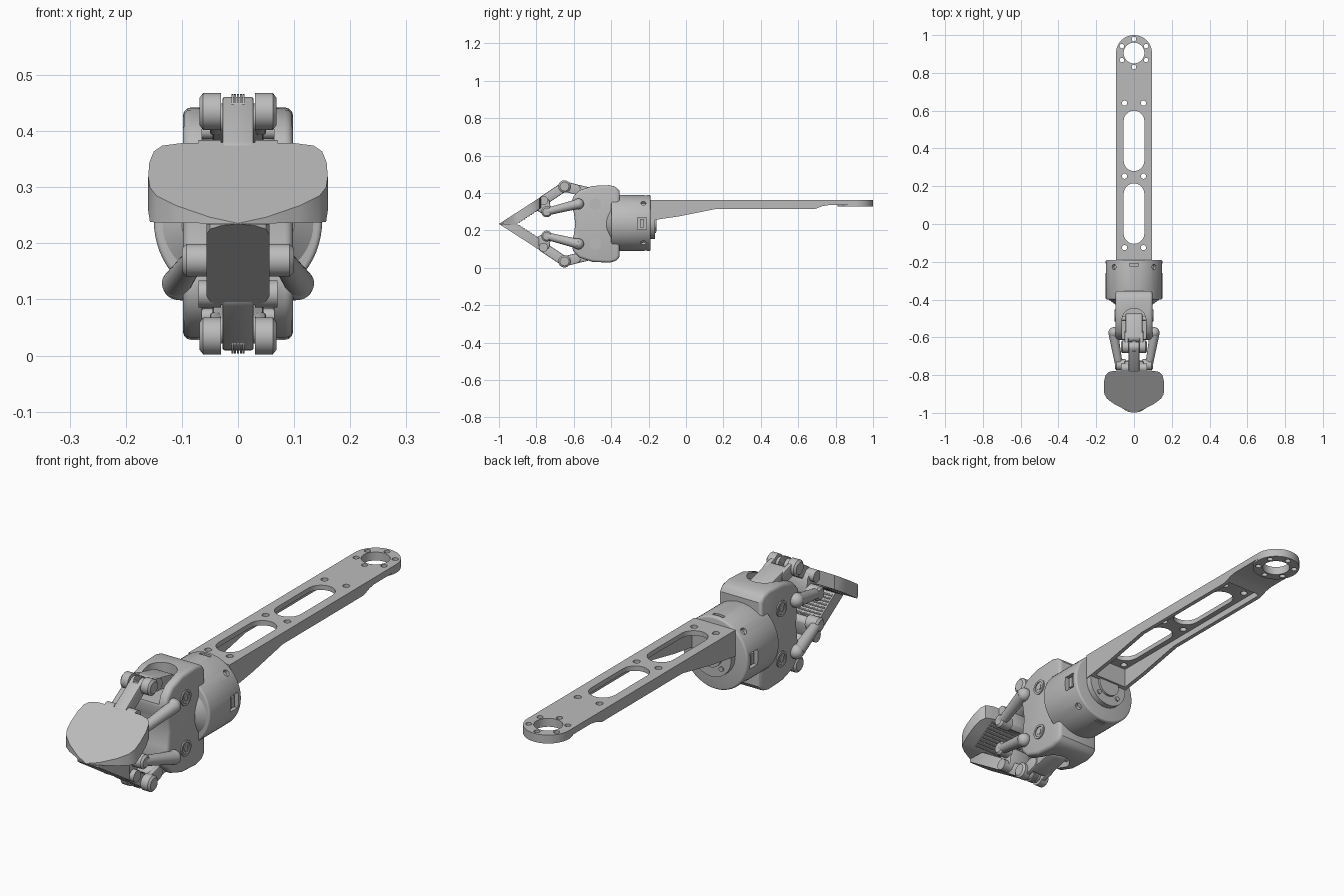
import bpy, bmesh, math
from mathutils import Vector, Matrix

if "Cube" in bpy.data.objects:
    bpy.data.objects.remove(bpy.data.objects["Cube"])

ZC = 0.235  # height of the gripper axis
grey = bpy.data.materials.new("satin_grey")
grey.use_nodes = True
grey.diffuse_color = (0.5, 0.5, 0.5, 1)
grey.node_tree.nodes["Principled BSDF"].inputs["Base Color"].default_value = (0.5, 0.5, 0.5, 1)
parts = []


def finish(name, bm):
    bmesh.ops.recalc_face_normals(bm, faces=bm.faces)
    me = bpy.data.meshes.new(name)
    bm.to_mesh(me)
    bm.free()
    me.materials.append(grey)
    ob = bpy.data.objects.new(name, me)
    bpy.context.collection.objects.link(ob)
    parts.append(ob)
    return ob


def prism(name, pts, axis, lo, hi):
    """Extrude a 2D outline: along x the points are (y, z), along z they are (x, y)."""
    bm = bmesh.new()
    place = (lambda p, d: (d, p[0], p[1])) if axis == "x" else (lambda p, d: (p[0], p[1], d))
    face = bm.faces.new([bm.verts.new(place(p, lo)) for p in pts])
    new = bmesh.ops.extrude_face_region(bm, geom=[face])["geom"]
    shift = Vector((hi - lo, 0, 0) if axis == "x" else (0, 0, hi - lo))
    bmesh.ops.translate(bm, vec=shift, verts=[v for v in new if isinstance(v, bmesh.types.BMVert)])
    return finish(name, bm)


def rod(name, a, b, r, r2=None, seg=32):
    """Cylinder or cone from a to b."""
    a, b = Vector(a), Vector(b)
    turn = (b - a).to_track_quat("Z", "Y").to_matrix().to_4x4()
    bm = bmesh.new()
    bmesh.ops.create_cone(bm, cap_ends=True, segments=seg, radius1=r, radius2=r if r2 is None else r2,
                          depth=(b - a).length, matrix=Matrix.Translation((a + b) / 2) @ turn)
    return finish(name, bm)


def stadium(p, q, r, n=10):
    ang = math.atan2(q[1] - p[1], q[0] - p[0])
    out = []
    for c, start in ((q, ang - math.pi / 2), (p, ang + math.pi / 2)):
        for i in range(n + 1):
            t = start + math.pi * i / n
            out.append((c[0] + r * math.cos(t), c[1] + r * math.sin(t)))
    return out


def box(name, x, y, z):
    return prism(name, [(x[0], y[0]), (x[1], y[0]), (x[1], y[1]), (x[0], y[1])], "z", *z)


def bake(ob):
    dg = bpy.context.evaluated_depsgraph_get()
    me = bpy.data.meshes.new_from_object(ob.evaluated_get(dg))
    ob.modifiers.clear()
    ob.data = me


def cut(ob, *cutters, op="DIFFERENCE"):
    for c in cutters:
        m = ob.modifiers.new("cut", "BOOLEAN")
        m.object, m.operation, m.solver = c, op, "EXACT"
    bake(ob)
    for c in cutters:
        parts.remove(c)
        bpy.data.objects.remove(c)
    return ob


def bevel(ob, width, seg=3):
    m = ob.modifiers.new("bevel", "BEVEL")
    m.width, m.segments, m.limit_method, m.angle_limit = width, seg, "ANGLE", 0.7
    bake(ob)
    return ob


def mirrored(half):
    return half + [(-x, y) for x, y in reversed(half) if x > 0]


# Arm: channel with a sloped root, slots and screw holes
arm = prism("arm", [(-0.19, 0.362), (0.9, 0.362), (0.9, 0.335), (0.76, 0.335), (0.73, 0.33),
                    (0.69, 0.315), (0.16, 0.315), (-0.04, 0.275), (-0.19, 0.253)], "x", -0.095, 0.095)
cut(arm, box("channel", (-0.078, 0.078), (-0.15, 0.7), (0.1, 0.342)))
cut(arm, *[prism("slot", stadium((0, y), (0, y + 0.21), 0.055), "z", 0.2, 0.5) for y in (-0.05, 0.335)])
cut(arm, *[rod("hole", (s * 0.05, y, 0.3), (s * 0.05, y, 0.4), 0.014, seg=16)
           for s in (1, -1) for y in (-0.125, 0.253, 0.64)])

# Arm end: round flange with a bore and a bolt circle
flange = rod("end_flange", (0, 0.905, 0.327), (0, 0.905, 0.362), 0.095, seg=48)
cut(arm, rod("clearance", (0, 0.905, 0.2), (0, 0.905, 0.5), 0.094, seg=48))
cut(flange, rod("bore", (0, 0.905, 0.2), (0, 0.905, 0.5), 0.055, seg=48))
bolts = [(0.074 * math.sin(i * math.pi / 3), 0.905 + 0.074 * math.cos(i * math.pi / 3)) for i in range(6)]
cut(flange, *[rod("bolt_hole", (x, y, 0.2), (x, y, 0.5), 0.012, seg=16) for x, y in bolts])

# Wrist: drum with radial screw holes and side windows
wrist = bevel(rod("wrist_drum", (0, -0.19, ZC + 0.005), (0, -0.4, ZC + 0.005), 0.15, seg=64), 0.008)
holes = []
for deg in (45, 135, 225, 315):
    d = Vector((math.cos(math.radians(deg)), 0, math.sin(math.radians(deg))))
    c = Vector((0, -0.228, ZC + 0.005))
    holes.append(rod("radial_hole", c + d * 0.135, c + d * 0.2, 0.014, seg=16))
for s in (1, -1):
    holes.append(box("window", sorted((s * 0.13, s * 0.2)), (-0.26, -0.21), (ZC - 0.03, ZC + 0.035)))
    holes.append(box("vent", (-0.025, 0.025), (-0.222, -0.208), sorted((ZC + s * 0.14, ZC + s * 0.2))))
cut(wrist, *holes)
for s in (1, -1):
    box("window_key", sorted((s * 0.12, s * 0.142)), (-0.245, -0.225), (ZC - 0.02, ZC + 0.025))
rod("mount_plate", (0, -0.195, ZC + 0.01), (0, -0.166, ZC + 0.01), 0.092, seg=48)
rod("mount_hub", (0, -0.17, ZC + 0.01), (0, -0.157, ZC + 0.01), 0.05)
for s in (1, -1):
    for t in (1, -1):
        rod("mount_screw", (s * 0.048, -0.17, ZC + 0.01 + t * 0.048), (s * 0.048, -0.16, ZC + 0.01 + t * 0.048), 0.01, seg=12)

# Palm: curved housing with finger slots above and below
half = [(-0.355, 0.175), (-0.372, 0.198), (-0.41, 0.207), (-0.5, 0.203), (-0.57, 0.18), (-0.603, 0.145),
        (-0.613, 0.105), (-0.6, 0.06), (-0.592, 0.0)]
side = half + [(y, -h) for y, h in reversed(half[:-1])]
palm = bevel(prism("palm", [(y, ZC + h) for y, h in side], "x", -0.098, 0.098), 0.014)
cut(palm, *[prism("finger_slot", stadium((0, -0.51), (0, -0.8), 0.064), "z", *sorted((ZC + s * 0.115, ZC + s * 0.3)))
            for s in (1, -1)])
for s in (1, -1):
    # Blend from drum to palm
    rod("shoulder", (s * 0.04, -0.39, ZC), (s * 0.04, -0.425, ZC), 0.108, 0.06, seg=48)
    for t in (1, -1):
        y, z = -0.485, ZC + t * 0.105
        boss = rod("side_boss", (s * 0.09, y, z), (s * 0.103, y, z), 0.032)
        cut(boss, rod("recess", (s * 0.099, y, z), (s * 0.12, y, z), 0.023))
        rod("side_screw", (s * 0.09, y, z), (s * 0.102, y, z), 0.014, seg=6)


def jaw(name, t, outline):
    """Sloped wedge plate, trimmed to an outline seen from above."""
    prof = [(-1.0, 0.0), (-0.775, 0.145), (-0.775, 0.085), (-0.9, 0.003)]
    ob = prism(name, [(y, ZC + t * h) for y, h in prof], "x", -0.2, 0.2)
    return cut(ob, prism("trim", mirrored(outline), "z", 0, 0.5), op="INTERSECT")


jaw("wide_upper_jaw", 1, [(0, -0.999), (0.05, -0.982), (0.11, -0.95), (0.145, -0.923), (0.157, -0.9), (0.16, -0.87),
                          (0.158, -0.83), (0.15, -0.8), (0.135, -0.784), (0.1, -0.777), (0, -0.775)])
jaw("narrow_lower_jaw", -1, [(0, -0.999), (0.03, -0.995), (0.05, -0.985), (0.056, -0.97), (0.056, -0.8),
                             (0.05, -0.785), (0.04, -0.776), (0, -0.775)])

# Fingers: the same linkage above and below
for t, tag in ((1, "upper"), (-1, "lower")):
    def at(y, h, x=0):
        return (x, y, ZC + t * h)

    def bar(name, p, q, r, x0, x1):
        return bevel(prism(f"{tag}_{name}", stadium((p[0], ZC + t * p[1]), (q[0], ZC + t * q[1]), r), "x", x0, x1), 0.005, 2)

    root, knuckle, tip, mid = (-0.5, 0.165), (-0.65, 0.2), (-0.762, 0.125), (-0.745, 0.065)
    # Proximal link: wide plate with side cheeks
    bar("proximal_link", root, (-0.6, 0.188), 0.026, -0.045, 0.045)
    for s in (1, -1):
        bar("proximal_cheek", (-0.59, 0.185), knuckle, 0.027, *sorted((s * 0.03, s * 0.05)))
        rod(f"{tag}_knuckle_cap", at(*knuckle, s * 0.03), at(*knuckle, s * 0.062), 0.033)
        rod(f"{tag}_knuckle_end", at(*knuckle, s * 0.062), at(*knuckle, s * 0.069), 0.033, 0.024)
        rod(f"{tag}_jaw_pin", at(*tip, s * 0.03), at(*tip, s * 0.07), 0.024)
        rod(f"{tag}_lower_pin", at(*mid, s * 0.045), at(*mid, s * 0.092), 0.029)
        rod(f"{tag}_lower_pin_end", at(*mid, s * 0.092), at(*mid, s * 0.1), 0.029, 0.021)
        # Side link: rounded rod from the palm flank to the jaw
        rod(f"{tag}_side_link", at(-0.575, 0.107, s * 0.11), at(*mid, s * 0.08), 0.026, 0.02)
        bm = bmesh.new()
        bmesh.ops.create_uvsphere(bm, u_segments=24, v_segments=14, radius=0.029,
                                  matrix=Matrix.Translation(at(-0.575, 0.107, s * 0.106)))
        finish(f"{tag}_side_joint", bm)
    rod(f"{tag}_root_pin", at(*root, -0.08), at(*root, 0.08), 0.014)
    # Distal link and jaw mount
    bar("distal_link", knuckle, tip, 0.026, -0.028, 0.028)
    mount = [(-0.79, 0.135), (-0.75, 0.147), (-0.728, 0.12), (-0.722, 0.06), (-0.74, 0.04), (-0.8, 0.072)]
    bevel(prism(f"{tag}_jaw_mount", [(y, ZC + t * h) for y, h in mount], "x", -0.05, 0.05), 0.006, 2)
    # Spring coils on the knuckle
    for i in range(5):
        x = -0.01 + i * 0.005
        rod(f"{tag}_spring_coil", at(*knuckle, x - 0.0017), at(*knuckle, x + 0.0017), 0.031, seg=24)
    # Grip ribs on the inner jaw face
    w = 0.1 if t > 0 else 0.05
    for i in range(9):
        y = -0.89 + i * 0.0125
        h = 0.003 + (y + 0.9) * 0.656
        rod(f"{tag}_grip_rib", at(y, h, -w), at(y, h, w), 0.004, seg=8)

# Shading: smooth curves, sharp edges
bpy.ops.object.select_all(action="DESELECT")
for ob in parts:
    ob.select_set(True)
bpy.context.view_layer.objects.active = arm
bpy.ops.object.shade_smooth_by_angle(angle=math.radians(35))
